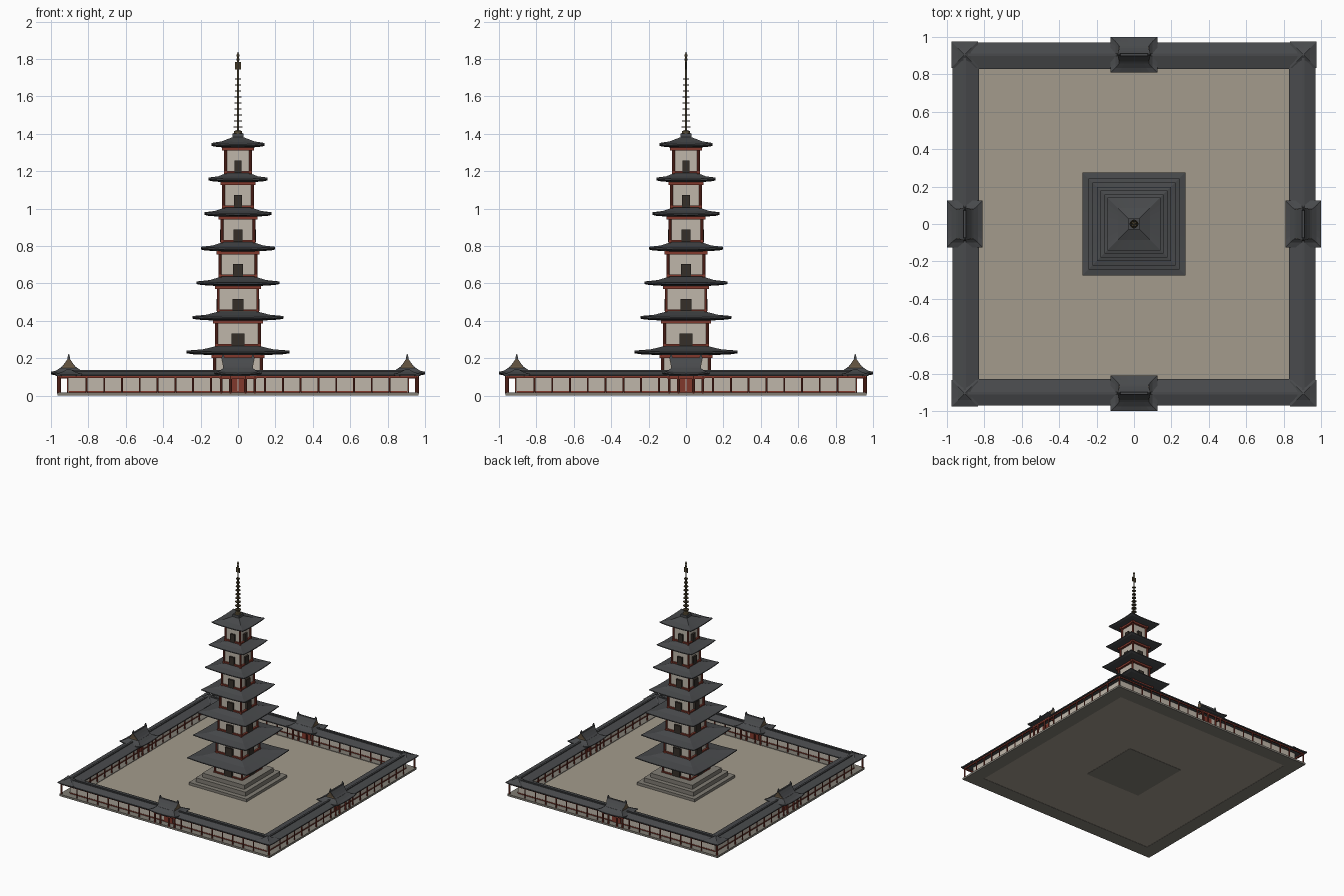
import bpy, bmesh, math
from mathutils import Matrix, Vector

if "Cube" in bpy.data.objects:
    bpy.data.objects.remove(bpy.data.objects["Cube"])

COLORS = {
    "roof_tile": (0.065, 0.068, 0.072), "plaster": (0.52, 0.47, 0.40),
    "red_wood": (0.22, 0.04, 0.025), "dark_wood": (0.035, 0.028, 0.022),
    "stone": (0.22, 0.205, 0.175), "ground": (0.37, 0.33, 0.265),
    "bronze": (0.08, 0.06, 0.03), "gable_wood": (0.17, 0.12, 0.07),
}
mats = {}
for key, c in COLORS.items():
    mats[key] = bpy.data.materials.new(key)
    mats[key].diffuse_color = (*c, 1)

parts = {}


def part(name, mat):
    if name not in parts:
        parts[name] = (bmesh.new(), mat)
    return parts[name][0]


def turn(k):
    return Matrix.Rotation(k * math.pi / 2, 4, 'Z')


def box(bm, x, y, z, k=0):
    """Box from (min, max) ranges, turned k quarter turns about the centre."""
    size = (x[1] - x[0], y[1] - y[0], z[1] - z[0])
    mid = Vector((sum(x) / 2, sum(y) / 2, sum(z) / 2))
    bmesh.ops.create_cube(bm, size=1, matrix=turn(k) @ Matrix.Translation(mid) @ Matrix.Diagonal((*size, 1)))


def column(bm, x, y, z0, z1, r, k=0):
    m = turn(k) @ Matrix.Translation((x, y, (z0 + z1) / 2))
    bmesh.ops.create_cone(bm, cap_ends=True, segments=8, radius1=r, radius2=r, depth=z1 - z0, matrix=m)


def loft(bm, rings, n=1, centre=(0, 0), k=0, closed=False):
    """Loft rectangular rings (half x, half y, z, corner lift)."""
    loops = []
    for hx, hy, z, lift in rings:
        loop = []
        for s in range(4):
            for i in range(n):
                u = -1 + 2 * i / n
                a, b = [(u, -1), (1, u), (-u, 1), (-1, -u)][s]
                p = Vector((centre[0] + a * hx, centre[1] + b * hy, z + lift * abs(u) ** 3))
                loop.append(bm.verts.new(turn(k) @ p))
        loops.append(loop)
    pairs = list(zip(loops, loops[1:]))
    if closed:
        pairs.append((loops[-1], loops[0]))
    for lo, hi in pairs:
        m = len(lo)
        for i in range(m):
            bm.faces.new((lo[i], lo[(i + 1) % m], hi[(i + 1) % m], hi[i]))
    if not closed:
        bm.faces.new(loops[0][::-1])
        bm.faces.new(loops[-1])


def both(v):
    return (-v, v)


# Courtyard ground and stepped pagoda platform
box(part("courtyard_ground", "ground"), both(0.89), both(0.89), (0.002, 0.012))
for i, h in enumerate((0.265, 0.228, 0.192)):
    box(part("pagoda_platform", "stone"), both(h), both(h), (0.034 * i, 0.034 * (i + 1)))

# Seven pagoda storeys
EAVES = (0.275, 0.243, 0.221, 0.199, 0.179, 0.158, 0.143)
for i, hw in enumerate(EAVES):
    e = 0.23 + 0.185 * i
    z0 = 0.1 if i == 0 else e - 0.148
    b = 0.125 - 0.0097 * i
    w = b - 0.006
    box(part("storey_walls", "plaster"), both(w), both(w), (z0 - 0.01, e - 0.01))
    door = b * 0.29
    for k in range(4):
        red = part("storey_frames", "red_wood")
        column(red, -b, -b, z0 - 0.01, e - 0.012, 0.008, k)
        box(red, both(b + 0.018), (-b - 0.012, -b + 0.006), (e - 0.029, e - 0.012), k)
        box(red, both(b + 0.008), (-b - 0.008, -b + 0.006), (z0, z0 + 0.01), k)
        box(part("storey_doors", "dark_wood"), both(door), (-b - 0.009, -b + 0.008), (z0, z0 + 0.066), k)
    # Curved roof with raised corners
    top = 0.03 if i == 6 else b - 0.022
    rise = 0.042 if i == 6 else 0.038
    mid = (hw + top) / 2
    rings = [(b, e - 0.014, 0), (hw * 0.9, e - 0.008, 0.003), (hw, e - 0.003, 0.007), (hw, e + 0.004, 0.007),
             (mid, e + rise * 0.42, 0.002), (top, e + rise, 0)]
    loft(part("pagoda_roofs", "roof_tile"), [(r, r, z, l) for r, z, l in rings], n=8)

# Spire: square base, lathed mast with rings, flame plate
box(part("spire_base", "roof_tile"), both(0.03), both(0.03), (1.37, 1.402))
prof = [(0, 1.39), (0.024, 1.40), (0.02, 1.415), (0.006, 1.42)]
for i in range(9):
    z, r = 1.437 + 0.032 * i, 0.023 - 0.001 * i
    prof += [(0.006, z - 0.003), (r, z - 0.003), (r, z + 0.003), (0.006, z + 0.003)]
prof += [(0.005, 1.72), (0.005, 1.79), (0.009, 1.797), (0.005, 1.805), (0.008, 1.82), (0, 1.84)]
spire = part("spire_mast", "bronze")
vs = [spire.verts.new((r, 0, z)) for r, z in prof]
es = [spire.edges.new(p) for p in zip(vs, vs[1:])]
bmesh.ops.spin(spire, geom=vs + es, cent=(0, 0, 0), axis=(0, 0, 1), angle=2 * math.pi, steps=12)
bmesh.ops.remove_doubles(spire, verts=spire.verts, dist=1e-5)
box(part("spire_flame", "bronze"), both(0.017), both(0.002), (1.745, 1.785))

# Corridor roof: mitred ring with a ridge cap
ring = [(0.83, 0.104), (0.83, 0.112), (0.898, 0.13), (0.898, 0.137), (0.912, 0.137),
        (0.912, 0.13), (0.97, 0.112), (0.97, 0.104)]
loft(part("corridor_roof", "roof_tile"), [(r, r, z, 0) for r, z in ring], closed=True)

C = -0.905
cols = [0.145 + 0.095 * i for i in range(8)]
for k in range(4):
    # Corridor plinth, wall, beams and columns
    plinth = part("corridor_plinth", "stone")
    box(plinth, (-0.965, 0.845), (-0.965, -0.845), (0, 0.016), k)
    box(part("corridor_walls", "plaster"), both(0.905), (C - 0.004, C + 0.004), (0.016, 0.106), k)
    red = part("corridor_frames", "red_wood")
    for y, x in ((-0.953, 0.953), (-0.857, 0.857)):
        box(red, both(x), (y - 0.005, y + 0.005), (0.094, 0.105), k)
        for c in cols:
            for s in (-1, 1):
                column(red, s * c, y, 0.016, 0.1, 0.005, k)
        column(red, x, y, 0.016, 0.1, 0.007, k)
    box(red, both(0.905), (C - 0.007, C + 0.007), (0.016, 0.024), k)

    # Corner roof caps
    loft(part("corner_roofs", "roof_tile"),
         [(0.071, 0.071, 0.106, 0.004), (0.071, 0.071, 0.113, 0.004), (0.035, 0.035, 0.127, 0),
          (0.004, 0.004, 0.144, 0)], n=4, centre=(C, C), k=k)

    # Gate posts, beams and doors
    gate = part("gate_frames", "red_wood")
    for y in (-0.96, -0.85):
        for x in (-0.09, -0.04, 0.04, 0.09):
            column(gate, x, y, 0.012, 0.115, 0.007, k)
        box(gate, both(0.1), (y - 0.006, y + 0.006), (0.09, 0.112), k)
    for s in (-1, 1):
        box(gate, (s * 0.09 - 0.005, s * 0.09 + 0.005), (-0.96, -0.85), (0.092, 0.11), k)
        x = sorted((s * 0.002, s * 0.038))
        box(part("gate_doors", "red_wood"), x, (C - 0.009, C + 0.009), (0.016, 0.095), k)

    # Gate hip skirt, gabled upper roof and ridge finials
    tile = part("gate_roofs", "roof_tile")
    loft(tile, [(0.09, 0.06, 0.108, 0), (0.125, 0.095, 0.113, 0.009), (0.125, 0.095, 0.12, 0.009),
                (0.1, 0.072, 0.13, 0.002), (0.08, 0.048, 0.147, 0)], n=6, centre=(0, C), k=k)
    upper = [(0.078, 0.054, 0.14), (0.078, 0.035, 0.157), (0.082, 0.02, 0.176), (0.086, 0.008, 0.194), (0.086, 0.006, 0.203)]
    loft(tile, [(a, b, z, 0) for a, b, z in upper], centre=(0, C), k=k)
    loft(part("gate_gables", "gable_wood"), [(a + 0.002, b * 0.85, z, 0) for a, b, z in upper[:4]],
         centre=(0, C), k=k)
    for s in (-1, 1):
        loft(part("ridge_finials", "roof_tile"), [(0.007, 0.007, 0.195, 0), (0.007, 0.006, 0.207, 0), (0.002, 0.002, 0.222, 0)],
             centre=(s * 0.08, C), k=k)

# Turn the collected parts into objects
for name, (bm, mat) in parts.items():
    bmesh.ops.recalc_face_normals(bm, faces=bm.faces)
    mesh = bpy.data.meshes.new(name)
    bm.to_mesh(mesh)
    bm.free()
    mesh.materials.append(mats[mat])
    bpy.context.collection.objects.link(bpy.data.objects.new(name, mesh))

for m in bpy.data.materials:
    if m.users and not m.is_grease_pencil:
        m.use_nodes = True
        m.node_tree.nodes["Principled BSDF"].inputs["Base Color"].default_value = m.diffuse_color
